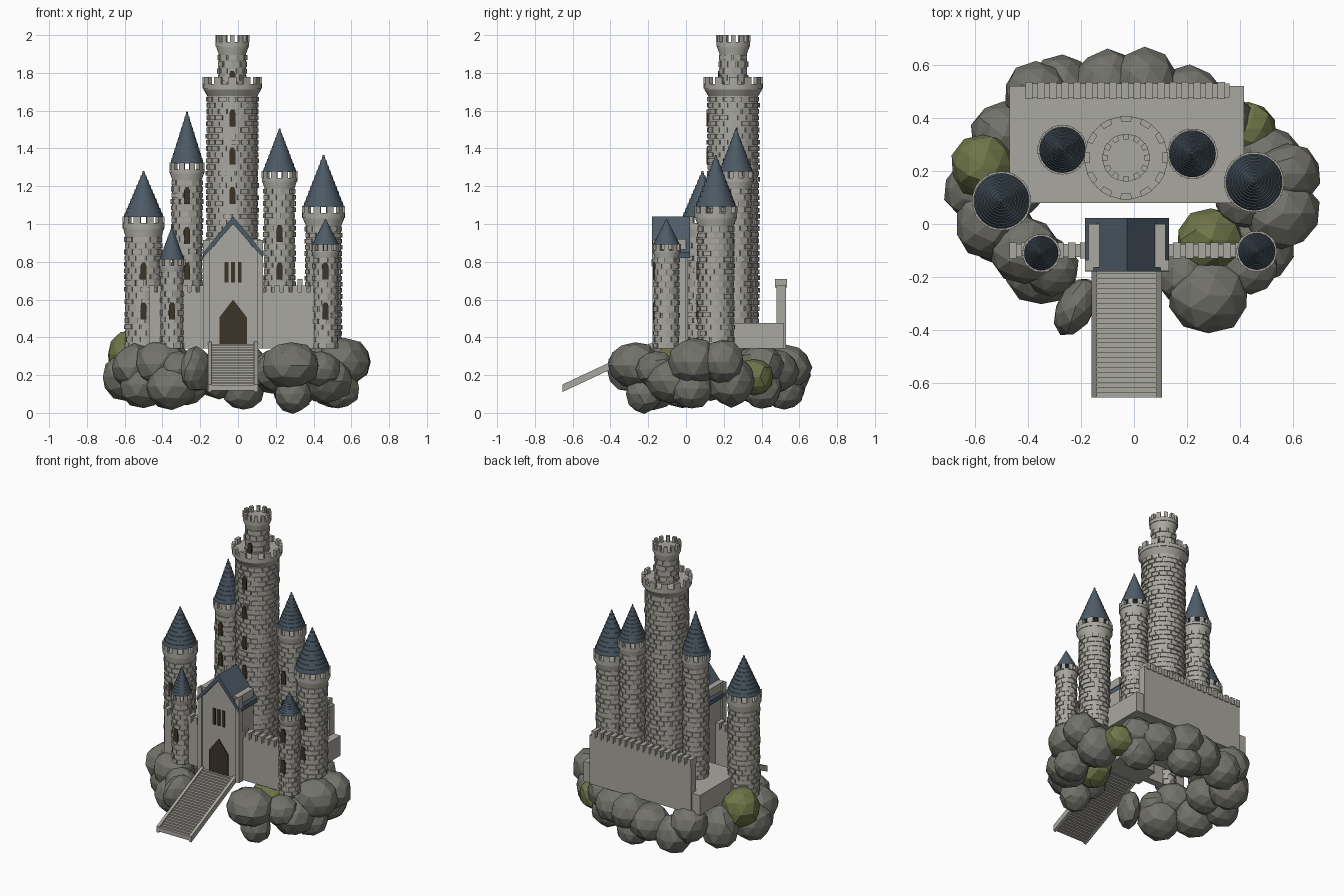
import bpy, bmesh, math, random
from mathutils import Matrix, Vector

random.seed(4)
cube = bpy.data.objects.get("Cube")
if cube:
    bpy.data.objects.remove(cube, do_unlink=True)


def material(name, color):
    mat = bpy.data.materials.new(name)
    mat.use_nodes = True
    mat.diffuse_color = (*color, 1)
    mat.node_tree.nodes["Principled BSDF"].inputs["Base Color"].default_value = (*color, 1)
    return mat


STONE = material("pale stone", (.4, .388, .35))
ROCK = material("dark rock", (.17, .168, .147))
MOSS = material("moss green", (.158, .178, .065))
SLATE = material("slate blue", (.076, .106, .136))
WOOD = material("dark wood", (.045, .034, .022))
BASE = .34  # height where the masonry begins


def finish(name, bm, mat, smooth=False):
    mesh = bpy.data.meshes.new(name)
    bmesh.ops.recalc_face_normals(bm, faces=bm.faces)
    bm.to_mesh(mesh)
    bm.free()
    mesh.materials.append(mat)
    if smooth:
        mesh.polygons.foreach_set("use_smooth", [True] * len(mesh.polygons))
        mesh.set_sharp_from_angle(angle=math.radians(30))
    obj = bpy.data.objects.new(name, mesh)
    bpy.context.scene.collection.objects.link(obj)


def loft(bm, ring_a, ring_b):
    """Closed solid between two matching outlines."""
    a = [bm.verts.new(p) for p in ring_a]
    b = [bm.verts.new(p) for p in ring_b]
    bm.faces.new(a)
    bm.faces.new(b[::-1])
    for i in range(len(a)):
        j = (i + 1) % len(a)
        bm.faces.new((a[i], b[i], b[j], a[j]))


def box(bm, x0, x1, y0, y1, z0, z1):
    outline = [(x0, y0), (x1, y0), (x1, y1), (x0, y1)]
    loft(bm, [(x, y, z0) for x, y in outline], [(x, y, z1) for x, y in outline])


def prism_y(bm, outline, y0, y1):
    loft(bm, [(x, y0, z) for x, z in outline], [(x, y1, z) for x, z in outline])


def prism_x(bm, outline, x0, x1):
    loft(bm, [(x0, y, z) for y, z in outline], [(x1, y, z) for y, z in outline])


def lathe(bm, cx, cy, profile, segments=32):
    """Revolve (radius, height) points; the ends are capped."""
    rings = []
    for r, z in profile:
        angles = [math.tau * i / segments for i in range(segments)]
        rings.append([bm.verts.new((cx + r * math.cos(a), cy + r * math.sin(a), z)) for a in angles])
    for low, high in zip(rings, rings[1:]):
        for i in range(segments):
            j = (i + 1) % segments
            bm.faces.new((low[i], low[j], high[j], high[i]))
    bm.faces.new(rings[0][::-1])
    bm.faces.new(rings[-1])


def wedge(bm, cx, cy, r0, r1, a0, a1, z0, z1):
    corners = [(r0, a0), (r1, a0), (r1, a1), (r0, a1)]
    flat = [(cx + r * math.cos(a), cy + r * math.sin(a)) for r, a in corners]
    loft(bm, [(x, y, z0) for x, y in flat], [(x, y, z1) for x, y in flat])


def bricks(bm, cx, cy, r, z0, z1):
    """Staggered courses of slightly raised stones."""
    rows = round((z1 - z0) / .033)
    count = max(9, round(math.tau * r / .045))
    height, step = (z1 - z0) / rows, math.tau / count
    for row in range(rows):
        z = z0 + row * height
        for i in range(count):
            a = step * (i + row % 2 / 2 + random.uniform(-.07, .07))
            wedge(bm, cx, cy, r - .01, r + random.uniform(.003, .009),
                  a, a + step * .86, z + .004, z + height - .004)


def window(bm, cx, y, z, w=.016, h=.045):
    outline = [(cx - w, z - h), (cx + w, z - h), (cx + w, z + h * .6),
               (cx + w / 2, z + h), (cx - w / 2, z + h), (cx - w, z + h * .6)]
    prism_y(bm, outline, y - .0095, y)


def tower(name, cx, cy, r, crown_r, z0, top, flare, windows=(), tip=None, merlons=10):
    """Round tower: shaft, corbelled crown with merlons, optional cone roof."""
    crown = top - flare
    bm = bmesh.new()
    lathe(bm, cx, cy, [(r, z0), (r, crown), (crown_r - .004, crown + flare * .35),
                       (crown_r - .004, crown + flare * .4), (crown_r, crown + flare * .4),
                       (crown_r, top - .036)])
    step = math.tau / merlons
    for i in range(merlons):
        wedge(bm, cx, cy, crown_r - .02, crown_r + .002,
              (i - .26) * step, (i + .26) * step, top - .037, top)
    bricks(bm, cx, cy, r, z0, crown)
    finish(name, bm, STONE, True)
    if tip:
        # Cone of stacked slate courses, each stepping inward
        bm = bmesh.new()
        courses, profile, roof_r = 10, [], crown_r - .006
        for i in range(courses):
            t, u = i / courses, (i + 1) / courses
            z = top - .004
            profile.append((roof_r * (1 - t), z + (tip - top) * t))
            profile.append((roof_r * (1 - t - .6 / courses), z + (tip - top) * u))
        lathe(bm, cx, cy, profile)
        finish(name + "_roof", bm, SLATE, True)
    if windows:
        bm = bmesh.new()
        for z in windows:
            window(bm, cx, cy - r, z)
        finish(name + "_windows", bm, WOOD)


# Towers
KEEP = (-.03, .25)
tower("keep", *KEEP, .132, .157, BASE, 1.777, .1, (.95, 1.15, 1.36, 1.56), merlons=12)
tower("keep_turret", *KEEP, .072, .089, 1.72, 2.0, .1, (1.765,), merlons=12)
tower("rear_right_tower", -.27, .28, .079, .093, BASE, 1.325, .09, (.75, .94, 1.15), 1.6)
tower("rear_left_tower", .22, .265, .08, .094, BASE, 1.28, .09, (.75, .95), 1.51)
tower("outer_right_tower", -.5, .087, .096, .111, BASE, 1.04, .105, (.54, .75), 1.285)
tower("outer_left_tower", .453, .158, .093, .113, BASE, 1.095, .105, (.54, .75), 1.37)
tower("front_right_tower", -.35, -.11, .059, .071, BASE, .815, .065, (.54,), .99)
tower("front_left_tower", .463, -.103, .063, .076, BASE, .895, .07, (.54, .75), 1.03)


def crenellated_wall(name, x0, x1, y0, y1, top):
    bm = bmesh.new()
    box(bm, x0, x1, y0, y1, BASE, top)
    count = round((x1 - x0) / .045)
    step = (x1 - x0) / count
    for i in range(count):
        x = x0 + i * step
        box(bm, x, x + step * .62, y0 - .006, y1 + .006, top - .012, top + .035)
    finish(name, bm, STONE)


# Curtain walls and courtyard slab
crenellated_wall("back_wall", -.41, .36, .478, .53, .675)
crenellated_wall("front_right_wall", -.47, -.16, -.125, -.075, .64)
crenellated_wall("front_left_wall", .1, .43, -.125, -.075, .64)
bm = bmesh.new()
box(bm, -.47, .415, .08, .52, BASE, .477)
finish("courtyard_slab", bm, STONE)

# Gatehouse with gable, side pilasters and pitched roof
MID = -.026
bm = bmesh.new()
prism_y(bm, [(MID - .125, BASE), (MID + .125, BASE), (MID + .125, .85),
             (MID, 1.015), (MID - .125, .85)], -.168, .01)
for side in (-1, 1):
    x0, x1 = sorted((MID + side * .105, MID + side * .145))
    box(bm, x0, x1, -.165, 0, BASE, .92)
    x0, x1 = sorted((MID + side * .126, MID + side * .158))
    box(bm, x0, x1, -.177, -.135, BASE, .915)
finish("gatehouse", bm, STONE)

bm = bmesh.new()
for side in (-1, 1):
    eave = MID + side * .158
    prism_y(bm, [(MID, 1.04), (eave, .85), (eave, .82), (MID, 1.0)], -.18, .022)
finish("gatehouse_roof", bm, SLATE)

bm = bmesh.new()
prism_y(bm, [(MID - .073, .36), (MID + .073, .36), (MID + .073, .505),
             (MID, .6), (MID - .073, .505)], -.175, -.167)
finish("gate_door", bm, WOOD)
bm = bmesh.new()
for i in (-1, 0, 1):
    box(bm, MID + i * .035 - .01, MID + i * .035 + .01, -.174, -.167, .69, .8)
finish("gatehouse_slits", bm, WOOD)

# Stair ramp of overlapping treads between two rails
NEAR, FAR, HIGH, LOW = -.17, -.655, .365, .138
STEPS = 26
bm = bmesh.new()
for i in range(STEPS):
    t, u = i / STEPS, (i + 1) / STEPS
    y0, y1 = NEAR + (FAR - NEAR) * u, NEAR + (FAR - NEAR) * t
    z = HIGH + (LOW - HIGH) * t
    box(bm, -.142, .087, y0, y1, z - .028, z)
finish("stair_steps", bm, STONE)
bm = bmesh.new()
for x in (-.16, .085):
    prism_x(bm, [(NEAR, HIGH + .012), (FAR, LOW + .012), (FAR, LOW - .028),
                 (NEAR, HIGH - .028)], x, x + .02)
finish("stair_rails", bm, STONE)

# Two rough layers of faceted boulders: x, y, z, radius
BOULDERS = [
    (-.37, .49, .25, .12), (-.27, .52, .16, .12), (-.1, .53, .2, .13), (.04, .53, .24, .13),
    (.03, .52, .12, .11), (.21, .46, .22, .13), (.32, .4, .25, .12), (.3, .4, .13, .11),
    (.5, .24, .17, .13), (.58, .19, .27, .12), (.56, .04, .27, .13), (.53, .03, .13, .11),
    (.47, -.08, .17, .13), (.44, -.16, .23, .1), (.29, -.22, .1, .1),
    (.42, .1, .26, .12), (-.59, .13, .19, .12), (-.5, -.02, .15, .13), (-.55, 0, .24, .12),
    (-.35, -.17, .14, .13), (-.41, -.1, .26, .13), (-.49, .33, .2, .13), (-.46, .14, .22, .12),
    (-.31, -.17, .23, .1), (.19, -.2, .22, .1)]
MOSSY = [(-.57, .22, .31, .125), (.29, -.06, .23, .125), (.43, .36, .19, .1)]


def boulder(name, centre, radius, mat, stretch, turn=0):
    bm = bmesh.new()
    bmesh.ops.create_icosphere(bm, subdivisions=2, radius=radius)
    placing = Matrix.Translation(centre) @ Matrix.Rotation(turn, 4, "Z") @ Matrix.Diagonal((*stretch, 1))
    for v in bm.verts:
        v.co = placing @ (v.co * random.uniform(.94, 1.05))
    finish(name, bm, mat)


for mat, label, group in ((ROCK, "boulder", BOULDERS), (MOSS, "mossy_boulder", MOSSY)):
    for n, (x, y, z, r) in enumerate(group, 1):
        stretch = Vector([random.uniform(.95, 1.08) for axis in range(3)])
        boulder(f"{label}_{n}", (x, y, z), r, mat, stretch)
boulder("broad_boulder", (.28, -.27, .25), .15, ROCK, (1.05, .95, .83))
boulder("long_boulder", (-.22, -.31, .23), .12, ROCK, (.6, 1, 1), math.radians(-28))
